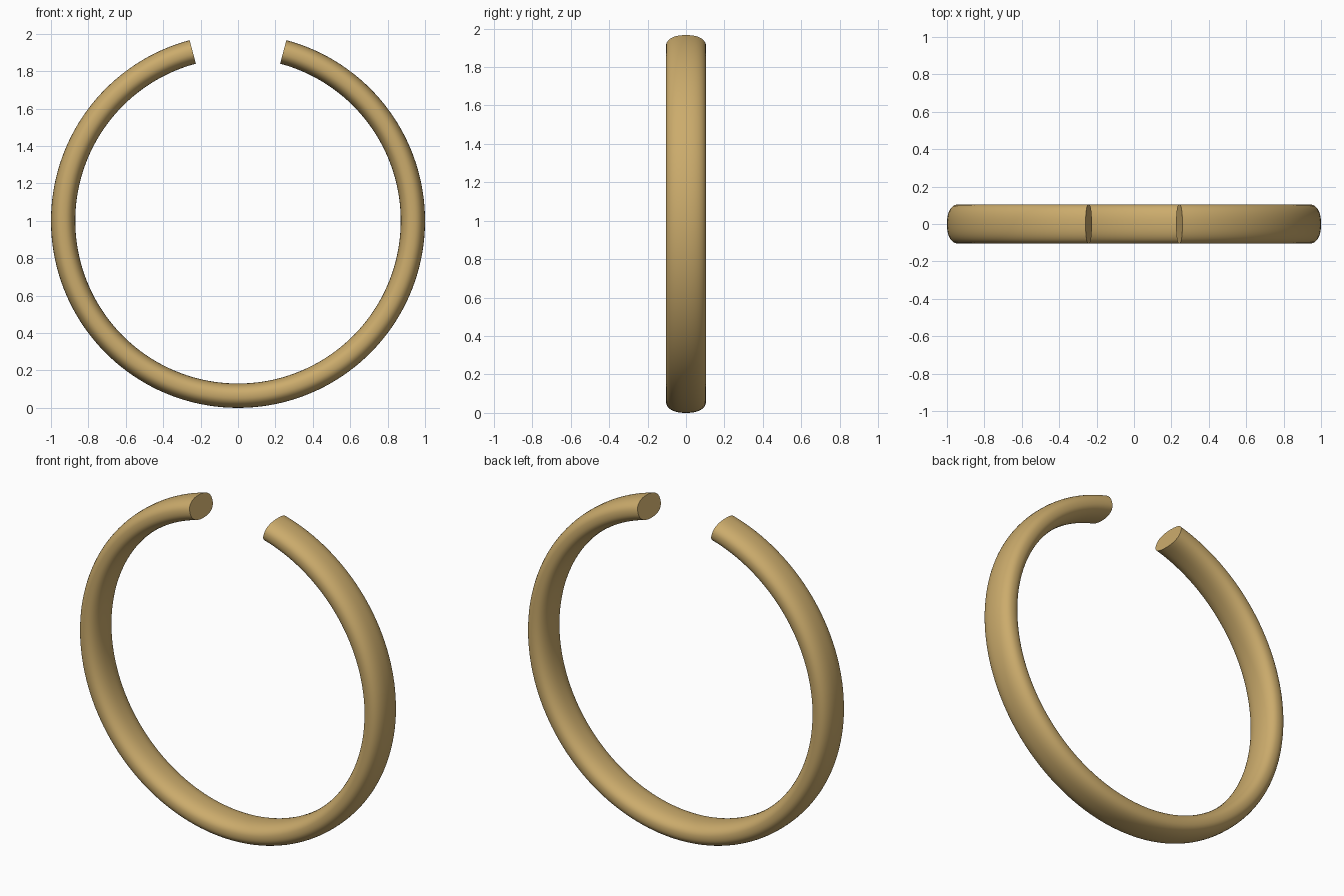
import bpy, bmesh
from math import sin, cos, radians, tau, copysign
from mathutils import Vector, Matrix

if "Cube" in bpy.data.objects:
    bpy.data.objects.remove(bpy.data.objects["Cube"])

# Open bangle: rounded oval section swept through 330 degrees
R_MID, HALF_T, HALF_W = 0.935, 0.065, 0.105
GAP_HALF = radians(15)
SIDES, STEPS, POWER = 40, 144, 2.35
CENTRE = Vector((0, 0, 1))


def spow(v):
    return copysign(abs(v) ** (2 / POWER), v)


bm = bmesh.new()

# Cross-section at one end of the gap
turn = Matrix.Rotation(GAP_HALF, 3, 'Y')
section = []
for i in range(SIDES):
    a = tau * i / SIDES
    p = Vector((0, HALF_W * spow(sin(a)), R_MID + HALF_T * spow(cos(a))))
    section.append(bm.verts.new(CENTRE + turn @ p))
start_cap = bm.faces.new(section)

# Sweep around the y axis to the other end
edges = list(start_cap.edges)
ret = bmesh.ops.spin(bm, geom=section + edges, cent=CENTRE, axis=(0, 1, 0),
                     angle=tau - 2 * GAP_HALF, steps=STEPS, use_duplicate=False)

# Close the far end if it is open
open_edges = [e for e in bm.edges if e.is_boundary]
if open_edges:
    bmesh.ops.holes_fill(bm, edges=open_edges, sides=0)
bmesh.ops.recalc_face_normals(bm, faces=bm.faces[:])

mesh = bpy.data.meshes.new("open_ring")
bm.to_mesh(mesh)
bm.free()
ring = bpy.data.objects.new("open_ring", mesh)
bpy.context.collection.objects.link(ring)

# Warm gold finish
gold = bpy.data.materials.new("gold")
gold.diffuse_color = (0.60, 0.41, 0.15, 1)
gold.use_nodes = True
gold.node_tree.nodes["Principled BSDF"].inputs["Base Color"].default_value = gold.diffuse_color
mesh.materials.append(gold)

# Smooth body, crisp cut ends
bpy.context.view_layer.objects.active = ring
ring.select_set(True)
bpy.ops.object.shade_smooth_by_angle(angle=radians(40))
